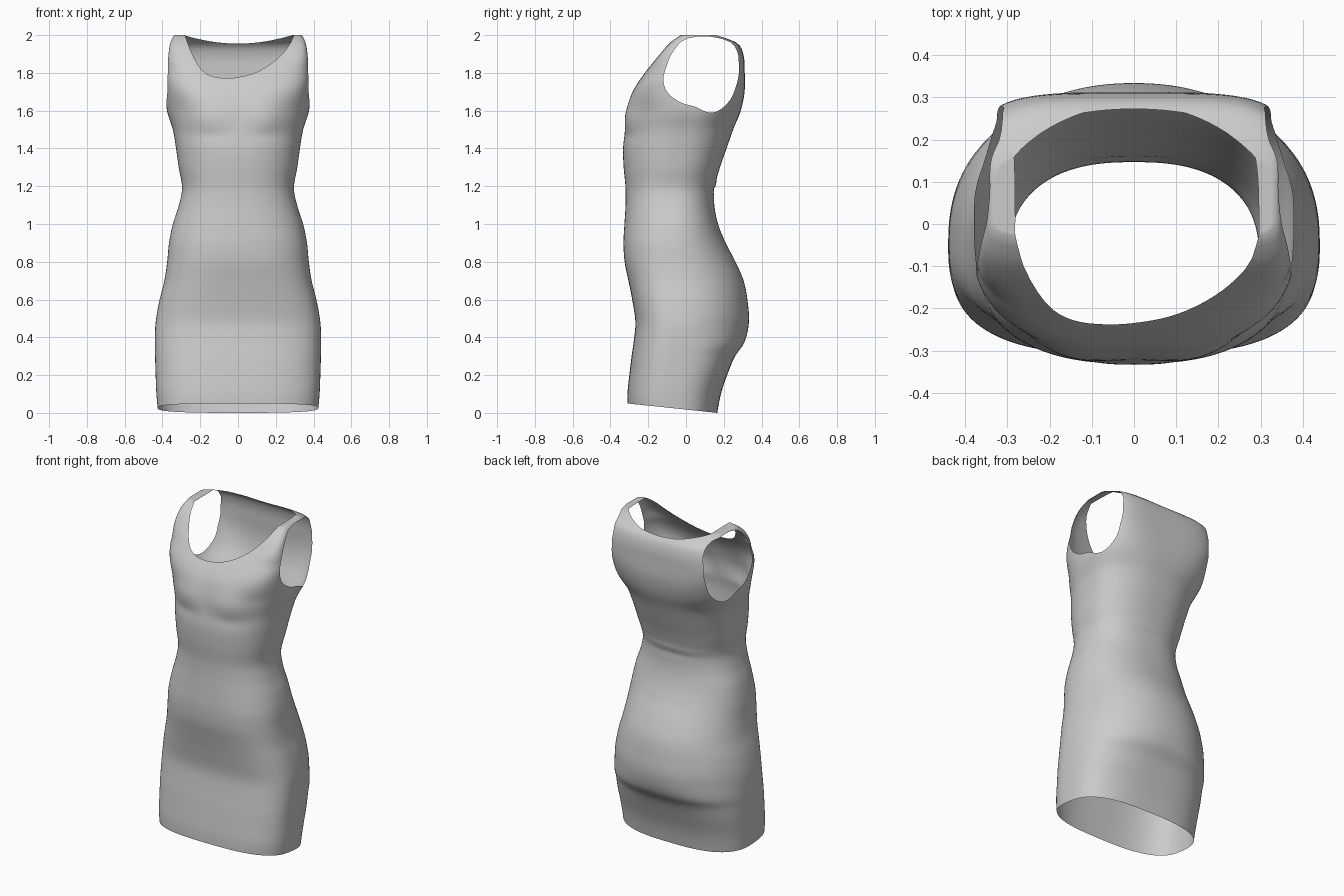
import bpy, bmesh, math

if "Cube" in bpy.data.objects:
    bpy.data.objects.remove(bpy.data.objects["Cube"])

# Body profile: height, half width, front y, back y, y of the widest point
PROFILE = [
    (-0.03, .420, -.310, .160, -.08), (0.10, .432, -.310, .185, -.08),
    (0.20, .436, -.300, .218, -.07), (0.30, .439, -.288, .260, -.06),
    (0.37, .440, -.278, .308, -.05), (0.48, .436, -.268, .333, -.04),
    (0.60, .415, -.285, .325, -.04), (0.70, .390, -.305, .305, -.05),
    (0.80, .375, -.325, .262, -.06), (0.90, .365, -.331, .210, -.07),
    (1.00, .345, -.326, .170, -.07), (1.10, .313, -.320, .150, -.08),
    (1.19, .296, -.320, .152, -.08), (1.30, .314, -.330, .180, -.06),
    (1.40, .328, -.333, .215, -.04), (1.50, .345, -.322, .250, -.01),
    (1.60, .376, -.310, .290, .02), (1.70, .381, -.282, .310, .03),
    (1.80, .385, -.218, .311, .05), (1.90, .371, -.138, .303, .07),
    (1.96, .359, -.085, .268, .08), (2.00, .338, -.030, .170, .08)]
# Neckline seen from the front (x, z), lower on one side
NECK = [(-.45, 2.4), (-.285, 2.01), (-.25, 1.915), (-.2, 1.825), (-.15, 1.787),
        (-.08, 1.773), (0, 1.777), (.1, 1.805), (.2, 1.868), (.27, 1.945),
        (.30, 2.01), (.45, 2.4)]
# Armhole seen from the side (y, z)
ARM = [(.28, 1.84), (.272, 1.91), (.245, 1.955), (.15, 1.988), (.05, 1.990),
       (-.015, 1.972), (-.07, 1.91), (-.105, 1.83), (-.12, 1.76), (-.10, 1.70),
       (-.04, 1.65), (.05, 1.62), (.14, 1.59), (.22, 1.64), (.265, 1.73)]
AY, AZ = .09, 1.80
SEG, ROWS = 160, 110


def spline(table, t):
    """Smooth interpolation of a table whose first column is the key."""
    t = min(max(t, table[0][0]), table[-1][0])
    i = 0
    while i < len(table) - 2 and t > table[i + 1][0]:
        i += 1
    a, b = table[i], table[i + 1]
    p, q = table[max(i - 1, 0)], table[min(i + 2, len(table) - 1)]
    h = b[0] - a[0]
    u = (t - a[0]) / h
    out = []
    for k in range(1, len(a)):
        m0 = (b[k] - p[k]) / (b[0] - p[0]) * h
        m1 = (q[k] - a[k]) / (q[0] - a[0]) * h
        out.append((2*u**3 - 3*u*u + 1) * a[k] + (u**3 - 2*u*u + u) * m0
                   + (3*u*u - 2*u**3) * b[k] + (u**3 - u*u) * m1)
    return out


def step(a, b, t):
    t = min(max((t - a) / (b - a), 0), 1)
    return t * t * (3 - 2 * t)


def bell(d, s):
    return math.exp(-(d / s) ** 2)


def ring(z, scale=1.0):
    """Rounded-box cross-section with bust and waist shaping."""
    w, f, b, cy = spline(PROFILE, z)
    n_front = 2.8 - .4 * step(.5, 1.1, z) + 1.7 * step(1.58, 1.82, z) + 5 * step(1.8, 1.95, z)
    n_back = 2.8 - .65 * step(.2, .48, z) + .25 * step(.8, 1.2, z) + 2.1 * step(1.5, 1.85, z)
    pts = []
    for j in range(SEG):
        c, s = math.cos(2*math.pi*j/SEG), math.sin(2*math.pi*j/SEG)
        n = n_back if s > 0 else n_front
        r = (abs(c)**n + abs(s)**n) ** (-1/n) * scale
        x, y = w * r * c, cy + r * s * ((b - cy) if s > 0 else (cy - f))
        if s < 0:
            side = bell(abs(x) - .17, .12)
            y -= -s * side * (.020 * bell(z - 1.57, .085) - .006 * bell(z - 1.47, .03))
        else:
            y += s * .005 * bell(x, .2) * (bell(z - 1.21, .015) - bell(z - 1.18, .015))
        pts.append((x, y, z))
    return pts


def clip(bm, field):
    """Trim away everything where field > 0, leaving a clean edge."""
    g = {v: field(*v.co) for v in bm.verts}
    cuts = []
    for e in list(bm.edges):
        a, b = e.verts
        if g[a] * g[b] < 0:
            cuts.append((e, a, g[a] / (g[a] - g[b])))
    new = [bmesh.utils.edge_split(e, a, t)[1] for e, a, t in cuts]
    bmesh.ops.connect_verts(bm, verts=new)
    bmesh.ops.delete(bm, geom=[v for v, k in g.items() if k > 0], context='VERTS')


# Armhole outline as radius by angle, padded so it wraps round
polar = sorted((math.atan2(z - AZ, y - AY), math.hypot(z - AZ, y - AY)) for y, z in ARM)
polar = ([(a - 2*math.pi, r) for a, r in polar[-2:]] + polar
         + [(a + 2*math.pi, r) for a, r in polar[:2]])


def armhole(x, y, z):
    if abs(x) < .2 or z < 1.4:
        return -1
    return spline(polar, math.atan2(z - AZ, y - AY))[0] - math.hypot(z - AZ, y - AY)


def neckline(x, y, z):
    if z < 1.6:
        return -1
    back = 1.955 + .05 * (x / .3) ** 2
    k = step(-.02, .18, y)
    return z - (spline(NECK, x)[0] * (1 - k) + back * k)


def hem(x, y, z):
    return .0175 - .105 * y - z


# Dress shell: lofted rings, then the shoulder tops turning inward
bm = bmesh.new()
rings = [ring(-.03 + 2.03 * i / ROWS) for i in range(ROWS + 1)]
rings += [ring(2.0, s) for s in (.96, .92, .88, .84, .8, .75, .7)]
verts = [[bm.verts.new(p) for p in r] for r in rings]
for lo, hi in zip(verts, verts[1:]):
    for j in range(SEG):
        k = (j + 1) % SEG
        bm.faces.new((lo[j], lo[k], hi[k], hi[j]))

# Openings
for field in (neckline, armhole, hem):
    clip(bm, field)
bmesh.ops.delete(bm, geom=[v for v in bm.verts if not v.link_faces], context='VERTS')

mesh = bpy.data.meshes.new("dress")
bm.to_mesh(mesh)
bm.free()
dress = bpy.data.objects.new("dress", mesh)
bpy.context.collection.objects.link(dress)
for p in mesh.polygons:
    p.use_smooth = True
